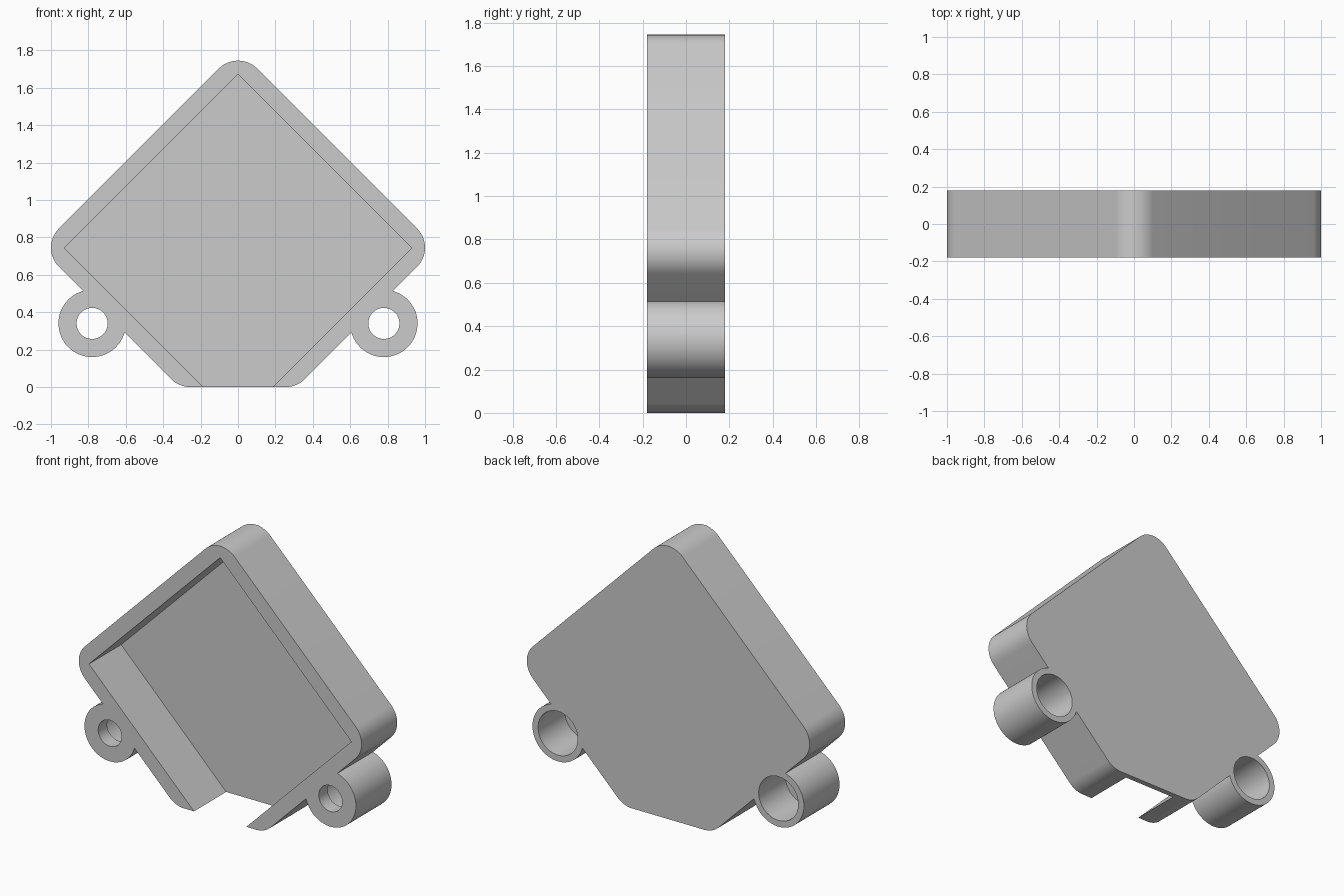
import bpy, bmesh
from math import pi, tan, cos, sin
from mathutils import Vector

if "Cube" in bpy.data.objects:
    bpy.data.objects.remove(bpy.data.objects["Cube"])

HALF = 0.18           # half the depth of the case
FLOOR = 0.145         # inner face of the back plate
BOSS_X, BOSS_Z = 0.78, 0.34

grey = bpy.data.materials.new("light_grey")
grey.use_nodes = True
grey.diffuse_color = (0.6, 0.6, 0.6, 1)
grey.node_tree.nodes["Principled BSDF"].inputs["Base Color"].default_value = (0.6, 0.6, 0.6, 1)


def rounded(points, radius, steps=14):
    """Round every corner of a convex outline with an arc."""
    out = []
    for i, p in enumerate(points):
        p = Vector(p)
        a = (Vector(points[i - 1]) - p).normalized()
        b = (Vector(points[(i + 1) % len(points)]) - p).normalized()
        half = a.angle(b) / 2
        centre = p + (a + b).normalized() * radius / sin(half)
        start = p + a * radius / tan(half) - centre
        end = p + b * radius / tan(half) - centre
        sweep = pi - 2 * half
        for k in range(steps + 1):
            t = k / steps
            out.append(centre + (start * sin((1 - t) * sweep) + end * sin(t * sweep)) / sin(sweep))
    return out


def circle(x, z, radius, n=64):
    return [(x + radius * cos(2 * pi * k / n), z + radius * sin(2 * pi * k / n)) for k in range(n)]


def prism(name, outline, y0, y1):
    """Extrude an x-z outline from y0 to y1."""
    bm = bmesh.new()
    face = bm.faces.new([bm.verts.new((x, y0, z)) for x, z in outline])
    top = bmesh.ops.extrude_face_region(bm, geom=[face])["geom"]
    bmesh.ops.translate(bm, vec=(0, y1 - y0, 0),
                        verts=[v for v in top if isinstance(v, bmesh.types.BMVert)])
    bmesh.ops.recalc_face_normals(bm, faces=bm.faces)
    mesh = bpy.data.meshes.new(name)
    bm.to_mesh(mesh)
    bm.free()
    mesh.materials.append(grey)
    obj = bpy.data.objects.new(name, mesh)
    bpy.context.collection.objects.link(obj)
    return obj


def combine(target, tool, operation):
    """Apply a boolean and discard the tool."""
    mod = target.modifiers.new(operation, "BOOLEAN")
    mod.operation, mod.object, mod.solver = operation, tool, "EXACT"
    bpy.context.view_layer.objects.active = target
    bpy.ops.object.modifier_apply(modifier=mod.name)
    bpy.data.objects.remove(tool)


# Diamond shell with a flat foot
outer = [(-0.315, 0), (0.315, 0), (1.06, 0.745), (0, 1.805), (-1.06, 0.745)]
case = prism("case", rounded(outer, 0.145), -HALF, HALF)

# Screw bosses on the lower sides
for s in (-1, 1):
    combine(case, prism("boss", circle(s * BOSS_X, BOSS_Z, 0.18), -HALF, HALF), "UNION")

# Cavity open at the front and the foot
inner = [(-0.085, -0.1), (0.085, -0.1), (0.928, 0.743), (0, 1.671), (-0.928, 0.743)]
combine(case, prism("cavity", inner, -0.3, FLOOR), "DIFFERENCE")

# Screw holes with wide recesses from the back
for s in (-1, 1):
    combine(case, prism("hole", circle(s * BOSS_X, BOSS_Z, 0.083), -0.3, 0.3), "DIFFERENCE")
    combine(case, prism("recess", circle(s * BOSS_X, BOSS_Z, 0.14), -0.09, 0.3), "DIFFERENCE")

bpy.ops.object.select_all(action="DESELECT")
case.select_set(True)
bpy.context.view_layer.objects.active = case
bpy.ops.object.shade_smooth_by_angle(angle=pi / 6)
